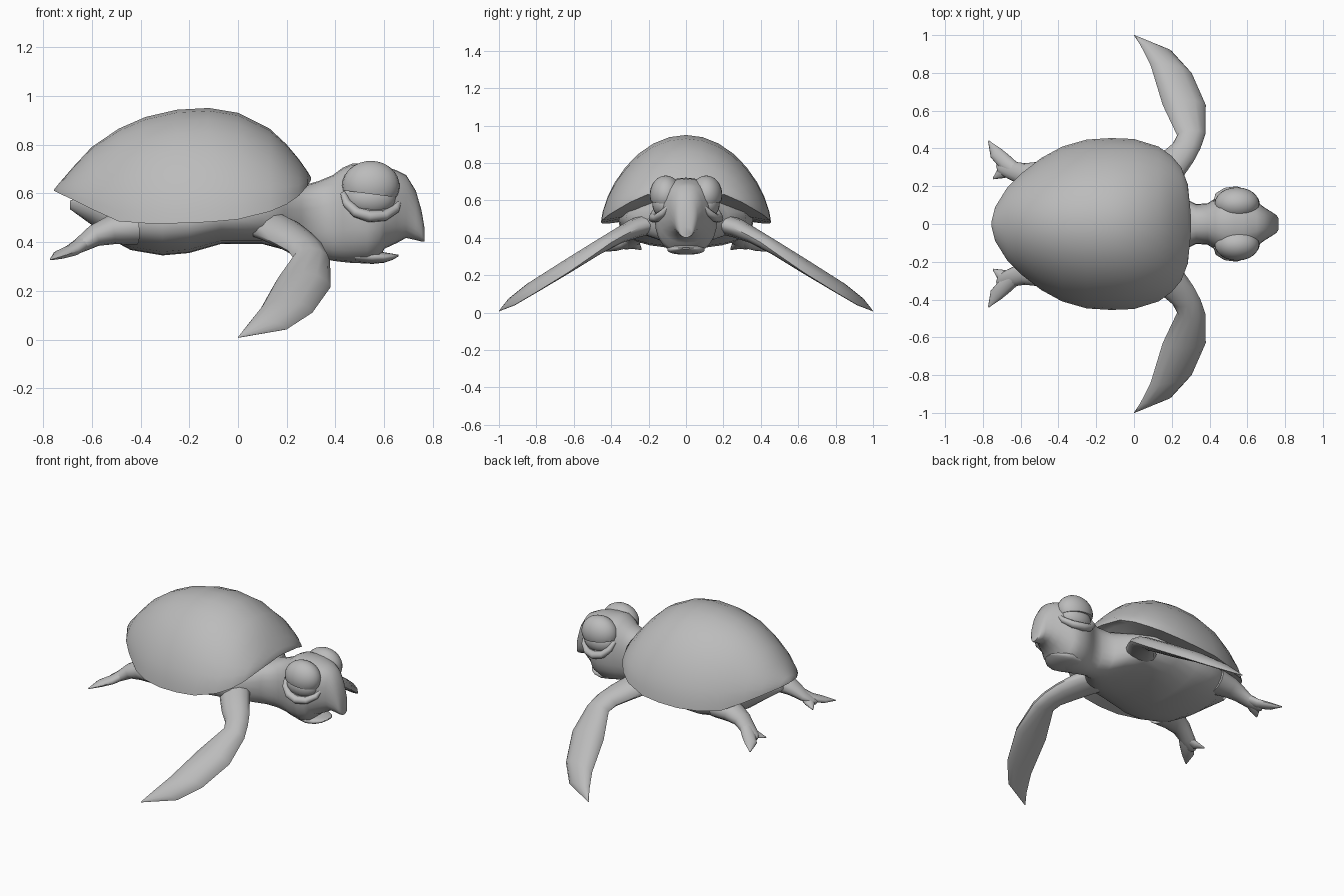
import bpy, bmesh
from math import sin, cos, pi, radians
from mathutils import Vector, Matrix

if "Cube" in bpy.data.objects:
    bpy.data.objects.remove(bpy.data.objects["Cube"])

GREY = (0.5, 0.5, 0.5, 1)
mat = bpy.data.materials.new("plain grey")
mat.use_nodes = True
mat.diffuse_color = GREY
mat.node_tree.nodes["Principled BSDF"].inputs["Base Color"].default_value = GREY


def finish(bm, name, mirrored=False, angle=50):
    """Turn a bmesh into a smooth shaded object, mirrored across y if paired."""
    bmesh.ops.recalc_face_normals(bm, faces=bm.faces)
    mesh = bpy.data.meshes.new(name)
    bm.to_mesh(mesh)
    bm.free()
    mesh.materials.append(mat)
    for p in mesh.polygons:
        p.use_smooth = True
    mesh.set_sharp_from_angle(angle=radians(angle))
    obj = bpy.data.objects.new(name, mesh)
    bpy.context.collection.objects.link(obj)
    if mirrored:
        mod = obj.modifiers.new("mirror", "MIRROR")
        mod.use_axis = (False, True, False)
        mod.use_mirror_merge = False
    return obj


def loft(name, rings, **kw):
    """Skin a list of equal rings of points and cap both ends."""
    bm = bmesh.new()
    rows = [[bm.verts.new(p) for p in ring] for ring in rings]
    n = len(rows[0])
    for a, b in zip(rows, rows[1:]):
        for i in range(n):
            j = (i + 1) % n
            bm.faces.new((a[i], a[j], b[j], b[i]))
    bm.faces.new(rows[0])
    bm.faces.new(rows[-1])
    bmesh.ops.remove_doubles(bm, verts=bm.verts, dist=0.0005)
    return finish(bm, name, **kw)


def power(v, e):
    return abs(v) ** e * (1 if v >= 0 else -1)


def section(x, w, top, low, e=0.85, n=24):
    """Rounded upright cross-section at x."""
    mid, half = (top + low) / 2, (top - low) / 2
    return [Vector((x, w * power(cos(2 * pi * i / n), e),
                    mid + half * power(sin(2 * pi * i / n), e))) for i in range(n)]


def blade(lead, trail, up, down, n=12):
    """Wing-like section between a leading and a trailing edge point."""
    lead, trail = Vector(lead), Vector(trail)
    mid, half = (lead + trail) / 2, (lead - trail) / 2
    normal = Vector((0, 0.45, 0.89))
    ring = []
    for i in range(n):
        a = 2 * pi * i / n
        s = sin(a)
        ring.append(mid + half * cos(a) + normal * s * (up if s > 0 else down))
    return ring


def tube(name, points, **kw):
    """Round tapered limb; each point is x, y, z, width, height."""
    rings = []
    for i, p in enumerate(points):
        a, b = points[max(i - 1, 0)], points[min(i + 1, len(points) - 1)]
        way = (Vector(b[:3]) - Vector(a[:3])).normalized()
        side = way.cross(Vector((0, 0, 1))).normalized()
        up = side.cross(way)
        rings.append([Vector(p[:3]) + side * p[3] * cos(t * pi / 6)
                      + up * p[4] * sin(t * pi / 6) for t in range(12)])
    return loft(name, rings, **kw)


def ellipsoid(name, centre, radii, cut=None):
    """Mirrored ellipsoid, optionally keeping only the part above a plane."""
    bm = bmesh.new()
    bmesh.ops.create_uvsphere(bm, u_segments=24, v_segments=16, radius=1)
    bmesh.ops.transform(bm, verts=bm.verts,
                        matrix=Matrix.Translation(centre) @ Matrix.Diagonal((*radii, 1)))
    if cut:
        geom = bm.verts[:] + bm.edges[:] + bm.faces[:]
        bmesh.ops.bisect_plane(bm, geom=geom, plane_co=cut[0], plane_no=cut[1], clear_inner=True)
        bmesh.ops.holes_fill(bm, edges=[e for e in bm.edges if e.is_boundary])
    return finish(bm, name, mirrored=True)


# Shell: domed sections (x, half width, rim height, top height) with a hollow underside
shell = [(-.755, .01, .61, .615), (-.735, .09, .60, .64), (-.67, .195, .57, .715),
         (-.60, .265, .535, .79), (-.49, .35, .485, .865), (-.38, .41, .477, .913),
         (-.25, .447, .477, .943), (-.12, .455, .482, .95), (0, .45, .493, .93),
         (.13, .41, .525, .865), (.20, .36, .555, .80), (.25, .30, .59, .74),
         (.285, .21, .63, .69), (.30, .06, .655, .665)]
rings = []
for x, w, rim, top in shell:
    ring = [Vector((x, w * cos(pi * i / 16), rim + (top - rim) * power(sin(pi * i / 16), 1.3)))
            for i in range(17)]
    lift = min(.05, (top - rim) * .4)
    ring += [Vector((x, w * k, rim + lift * (1 - abs(k)) * 1.6)) for k in (-.8, -.4, .4, .8)]
    rings.append(ring)
loft("shell", rings)

# Body, neck and head: x, half width, top, bottom
body = [(-.69, .02, .57, .535), (-.60, .15, .60, .47), (-.52, .25, .60, .41),
        (-.44, .31, .60, .367), (-.31, .35, .61, .345), (-.20, .36, .61, .355),
        (-.07, .36, .62, .392), (.10, .32, .62, .392), (.19, .23, .62, .368),
        (.26, .14, .63, .348), (.33, .105, .65, .335), (.39, .11, .675, .323),
        (.43, .135, .705, .318), (.47, .155, .722, .314), (.53, .168, .72, .312),
        (.58, .158, .715, .33), (.60, .150, .71, .372), (.65, .118, .695, .395),
        (.69, .088, .675, .417), (.73, .063, .61, .408), (.753, .048, .53, .402),
        (.765, .03, .46, .402)]
loft("body_and_head", [section(*s) for s in body])

# Lower jaw
jaw = [(.48, .09, .37, .318), (.55, .10, .367, .310), (.60, .085, .358, .315),
       (.635, .06, .352, .327), (.658, .025, .348, .341)]
loft("lower_jaw", [section(*s) for s in jaw])

# Eyes: ball, heavy upper lid with a slanted lower edge, and pouch below
ellipsoid("eyeballs", (.543, .108, .58), (.105, .072, .075))
ellipsoid("upper_eyelids", (.545, .108, .63), (.118, .086, .103),
          cut=((.545, .1, .597), (.13, 0, 1)))
tube("lower_eyelids", [(.432, .12, .60, .012, .012), (.447, .148, .56, .02, .018),
                       (.485, .166, .522, .026, .022), (.54, .172, .505, .028, .024),
                       (.60, .153, .508, .026, .022), (.645, .12, .535, .02, .018),
                       (.66, .09, .57, .012, .012)], mirrored=True)

# Front flippers: leading edge, trailing edge, bulge above and below
flipper = [((.20, .16, .48), (.00, .20, .46), .07, .05),
           ((.26, .25, .455), (.08, .30, .43), .06, .045),
           ((.315, .33, .415), (.15, .38, .395), .05, .035),
           ((.352, .40, .375), (.205, .425, .365), .05, .03),
           ((.378, .475, .322), (.228, .47, .333), .055, .02),
           ((.38, .63, .215), (.152, .63, .232), .06, .012),
           ((.305, .80, .11), (.088, .84, .118), .05, .01),
           ((.20, .915, .042), (.035, .945, .055), .03, .008),
           ((.003, 1, .008), (0, .998, .01), .002, .002)]
loft("front_flippers", [blade(*s) for s in flipper], mirrored=True)

# Rear legs, each ending in two flat pointed toes
tube("rear_legs", [(-.42, .24, .46, .10, .07), (-.52, .255, .45, .075, .06),
                   (-.59, .265, .425, .058, .045), (-.65, .285, .385, .048, .03),
                   (-.70, .31, .358, .045, .02), (-.72, .32, .348, .02, .012)], mirrored=True)
tube("rear_outer_toes", [(-.62, .28, .405, .035, .03), (-.68, .325, .366, .042, .024),
                         (-.73, .375, .348, .036, .018), (-.77, .44, .328, .003, .003)],
     mirrored=True)
tube("rear_inner_toes", [(-.64, .29, .39, .03, .025), (-.70, .275, .358, .035, .02),
                         (-.745, .24, .338, .004, .004)], mirrored=True)
